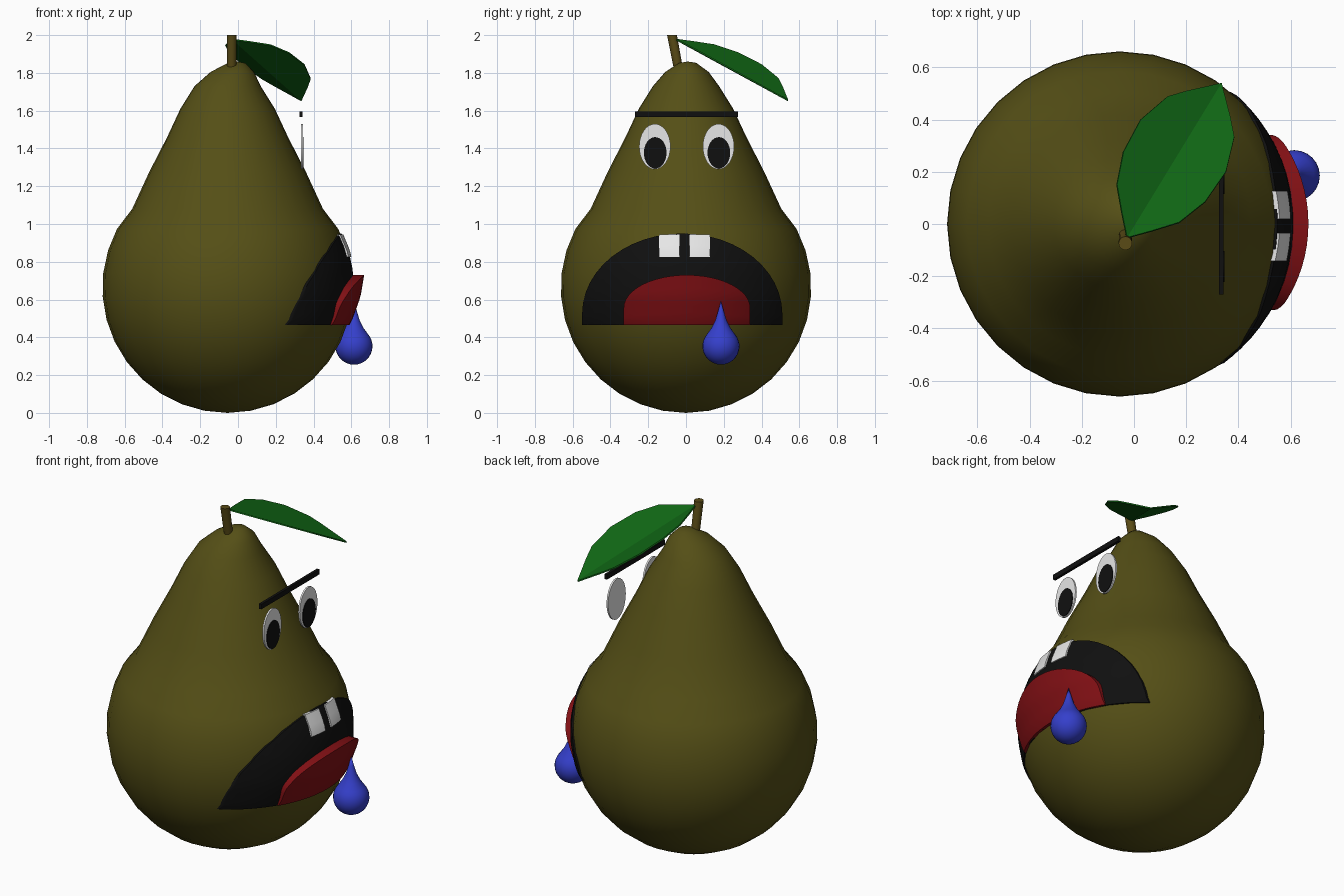
import bpy, bmesh, math
from mathutils import Vector

cube = bpy.data.objects.get("Cube")
if cube:
    bpy.data.objects.remove(cube, do_unlink=True)


def material(name, r, g, b):
    m = bpy.data.materials.new(name)
    m.use_nodes = True
    m.diffuse_color = (r, g, b, 1)
    bsdf = m.node_tree.nodes["Principled BSDF"]
    bsdf.inputs["Base Color"].default_value = (r, g, b, 1)
    bsdf.inputs["Roughness"].default_value = 0.8
    return m


skin = material("olive skin", 0.09, 0.078, 0.008)
bark = material("brown stem", 0.1, 0.07, 0.008)
green = material("leaf green", 0.005, 0.13, 0.007)
black = material("black", 0.005, 0.005, 0.005)
white = material("white", 0.8, 0.8, 0.8)
red = material("tongue red", 0.22, 0.005, 0.007)
blue = material("tear blue", 0.035, 0.05, 0.6)


def finish(name, bm, mat, smooth=None):
    bmesh.ops.recalc_face_normals(bm, faces=bm.faces)
    mesh = bpy.data.meshes.new(name)
    bm.to_mesh(mesh)
    bm.free()
    mesh.materials.append(mat)
    obj = bpy.data.objects.new(name, mesh)
    bpy.context.collection.objects.link(obj)
    if smooth:
        bpy.ops.object.select_all(action='DESELECT')
        obj.select_set(True)
        bpy.context.view_layer.objects.active = obj
        bpy.ops.object.shade_smooth_by_angle(angle=math.radians(smooth))
    return obj


def lathe(name, profile, centre, mat, segments=32):
    """Revolve (radius, z) points; centre(z) gives the x, y of each ring."""
    bm = bmesh.new()
    rings = []
    for r, z in profile:
        cx, cy = centre(z)
        ring = []
        for k in range(segments):
            a = math.tau * k / segments
            ring.append(bm.verts.new((cx + r * math.cos(a), cy + r * math.sin(a), z)))
        rings.append(ring)
    for low, high in zip(rings, rings[1:]):
        for k in range(segments):
            n = (k + 1) % segments
            bm.faces.new((low[k], low[n], high[n], high[k]))
    bmesh.ops.remove_doubles(bm, verts=bm.verts, dist=0.0005)
    return finish(name, bm, mat, 60)


# Pear body: round belly, then a tapering neck
AXIS, R = -0.055, 0.663
body_profile = []
for k in range(12):
    a = math.radians(118) * k / 11
    body_profile.append((R * math.sin(a), R - R * math.cos(a)))
body_profile += [(0.505, 1.08), (0.415, 1.275), (0.32, 1.46), (0.25, 1.61),
                 (0.175, 1.73), (0.115, 1.805), (0.045, 1.853), (0, 1.86)]


def body_centre(z):
    lean = max(0, z - 1.75) / 0.11
    return AXIS + 0.05 * lean, 0.01 * lean


lathe("pear_body", body_profile, body_centre, skin)


def body_x(y, z):
    for (r0, z0), (r1, z1) in zip(body_profile, body_profile[1:]):
        if z0 <= z <= z1:
            r = r0 + (r1 - r0) * (z - z0) / (z1 - z0)
            return AXIS + math.sqrt(max(0, r * r - y * y))
    return AXIS


def wrapped_plate(name, y_mid, half, z_low, top, offset, depth, mat, cols=24, rows=8):
    """Plate that follows the belly, from z_low up to top(u), u from -1 to 1."""
    bm = bmesh.new()
    grid = []
    for i in range(cols + 1):
        u = -math.cos(math.pi * i / cols)
        y = y_mid + half * u
        column = []
        for j in range(rows + 1):
            z = z_low + (top(u) - z_low) * j / rows
            column.append(bm.verts.new((body_x(y, z) + offset(z), y, z)))
        grid.append(column)
    for a, b in zip(grid, grid[1:]):
        for j in range(rows):
            bm.faces.new((a[j], b[j], b[j + 1], a[j + 1]))
    back = bmesh.ops.extrude_face_region(bm, geom=bm.faces[:], use_keep_orig=True)
    moved = [g for g in back["geom"] if isinstance(g, bmesh.types.BMVert)]
    bmesh.ops.translate(bm, verts=moved, vec=(-depth, 0, 0))
    return finish(name, bm, mat, 35)


def arch(base, height):
    return lambda u: base + height * math.sqrt(max(0, 1 - u * u))


# Mouth, tongue and teeth
MOUTH_LOW = 0.465
wrapped_plate("mouth", -0.02, 0.53, MOUTH_LOW, arch(0.525, 0.425),
              lambda z: 0.008, 0.03, black)
wrapped_plate("tongue", 0.005, 0.335, MOUTH_LOW, arch(0.555, 0.175),
              lambda z: 0.014 + 0.19 * (z - MOUTH_LOW), 0.08, red)
for side, y in (("right", -0.088), ("left", 0.073)):
    wrapped_plate(side + "_tooth", y, 0.054, 0.825, lambda u: 0.945,
                  lambda z: 0.015, 0.02, white, cols=4, rows=4)


# Eyes: flat oval discs with pupils on the front face
def oval(name, x, y, z, half_y, half_z, thick, mat):
    bm = bmesh.new()
    bmesh.ops.create_cone(bm, cap_ends=True, segments=32, radius1=1, radius2=1, depth=1)
    for v in bm.verts:
        a, b, c = v.co
        v.co = (x + c * thick, y + a * half_y, z + b * half_z)
    return finish(name, bm, mat, 35)


for side, y in (("right", -0.165), ("left", 0.172)):
    oval(side + "_eye", 0.338, y, 1.41, 0.083, 0.12, 0.01, white)
    oval(side + "_pupil", 0.344, y + 0.002, 1.377, 0.06, 0.083, 0.006, black)

# Single straight brow
bm = bmesh.new()
bmesh.ops.create_cube(bm, size=1)
for v in bm.verts:
    v.co = Vector((0.334, 0.003, 1.581)) + v.co * Vector((0.016, 0.545, 0.03))
finish("brow", bm, black)

# Teardrop: ball with a drawn-out tip
tear_profile = []
for k in range(13):
    a = math.radians(130) * k / 12
    tear_profile.append((0.098 * math.sin(a), 0.353 - 0.098 * math.cos(a)))
tear_profile += [(0.05, 0.45), (0.03, 0.49), (0.015, 0.54), (0, 0.592)]
lathe("teardrop", tear_profile, lambda z: (0.614, 0.185), blue, 24)

# Stem leaning towards -y
lathe("stem", [(0, 1.8), (0.024, 1.8), (0.026, 2.0), (0, 2.0)],
      lambda z: (-0.033, -0.074 + 0.19 * (2.0 - z)), bark, 16)

# Leaf: two halves folded up from a sloping midrib
half_widths = [(0, 0.004), (0.065, 0.065), (0.15, 0.14), (0.27, 0.184),
               (0.41, 0.192), (0.54, 0.15), (0.595, 0.1), (0.69, 0.002)]
along = Vector((0.521, 0.853, -0.464))
across = Vector((-0.853, 0.521, 0))
bm = bmesh.new()
rows = []
for d, w in half_widths:
    mid = Vector((-0.025, -0.05, 1.975)) + along * d
    rows.append([bm.verts.new(mid + across * w * s + Vector((0, 0, 0.3 * w * abs(s))))
                 for s in (-1, 0, 1)])
for a, b in zip(rows, rows[1:]):
    for j in range(2):
        bm.faces.new((a[j], a[j + 1], b[j + 1], b[j]))
leaf = finish("leaf", bm, green)
solid = leaf.modifiers.new("thickness", 'SOLIDIFY')
solid.thickness = 0.008
solid.offset = 0
